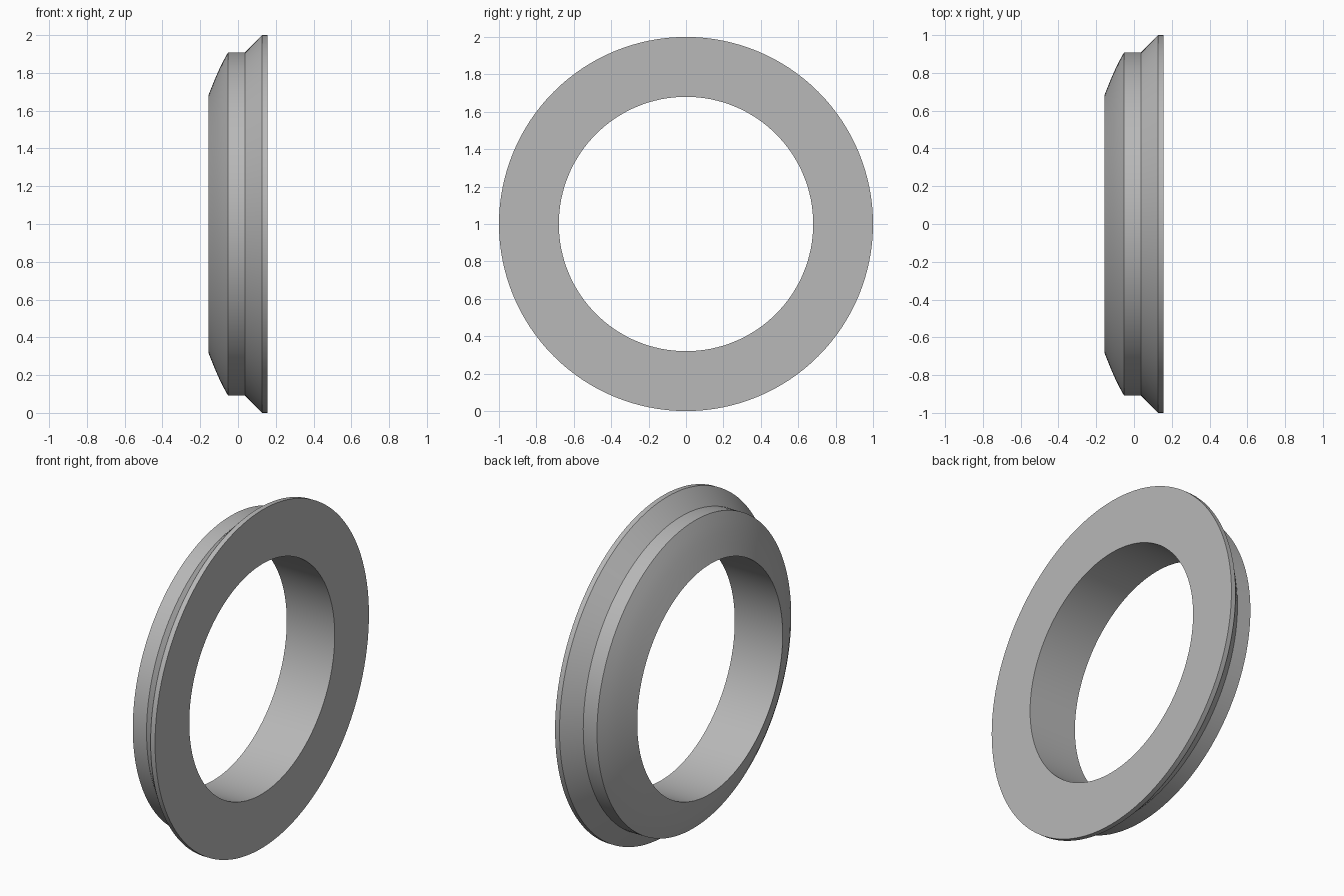
import bpy, bmesh, math
from mathutils import Matrix, Vector

cube = bpy.data.objects.get("Cube")
if cube:
    bpy.data.objects.remove(cube, do_unlink=True)

SEGMENTS = 128
HALF = 0.157     # half the ring's thickness along x
BORE = 0.68      # radius of the central hole

# Ring cross-section as (x, radius): bowed shoulder, flat band, flared rim
profile = [(-HALF, BORE), (-0.132, 0.744), (-0.107, 0.803), (-0.081, 0.858),
           (-0.053, 0.908), (0.037, 0.908), (0.128, 1.0), (HALF, 1.0), (HALF, BORE)]

# One plain grey
grey = bpy.data.materials.new("plain grey")
grey.use_nodes = True
colour = (0.48, 0.48, 0.48, 1)
grey.diffuse_color = colour
bsdf = next(n for n in grey.node_tree.nodes if n.type == "BSDF_PRINCIPLED")
bsdf.inputs["Base Color"].default_value = colour

# Spin the closed section about the x axis
bm = bmesh.new()
verts = [bm.verts.new((x, 0, r)) for x, r in profile]
edges = [bm.edges.new((verts[i - 1], verts[i])) for i in range(len(verts))]
bmesh.ops.spin(bm, geom=verts + edges, cent=(0, 0, 0), axis=(1, 0, 0),
               angle=math.tau, steps=SEGMENTS, use_merge=False)
bmesh.ops.remove_doubles(bm, verts=bm.verts[:], dist=0.0001)
bmesh.ops.recalc_face_normals(bm, faces=bm.faces[:])
bmesh.ops.translate(bm, verts=bm.verts[:], vec=(0, 0, 1))

mesh = bpy.data.meshes.new("flanged_ring")
bm.to_mesh(mesh)
bm.free()
mesh.materials.append(grey)
ring = bpy.data.objects.new("flanged_ring", mesh)
bpy.context.collection.objects.link(ring)

# Smooth around the ring, crisp at the section corners
bpy.ops.object.select_all(action="DESELECT")
ring.select_set(True)
bpy.context.view_layer.objects.active = ring
bpy.ops.object.shade_smooth_by_angle(angle=math.radians(20))
